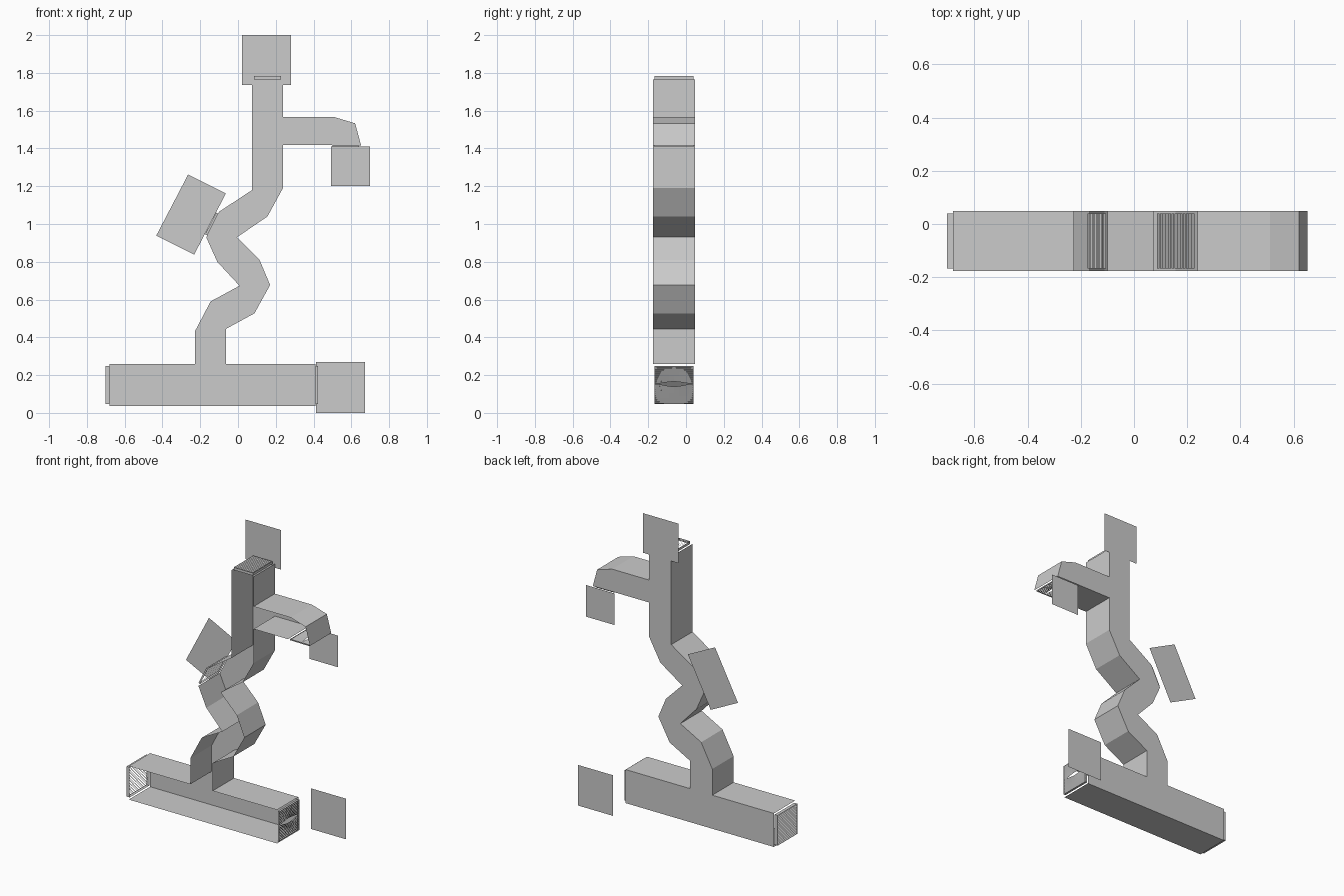
import bpy, math
from mathutils import Vector

if "Cube" in bpy.data.objects:
    bpy.data.objects.remove(bpy.data.objects["Cube"])

Y0, Y1 = -0.176, 0.048      # open front and closed back of the duct


def make(name, verts, faces):
    me = bpy.data.meshes.new(name)
    me.from_pydata([tuple(v) for v in verts], [], faces)
    me.update()
    ob = bpy.data.objects.new(name, me)
    bpy.context.collection.objects.link(ob)
    return ob


# Duct outline in x,z, clockwise from the lower left corner
outline = [
    (-.68, .037), (-.68, .26), (-.227, .26), (-.227, .434), (-.145, .59),
    (.008, .673), (-.11, .80), (-.168, .93), (-.10, 1.065), (.075, 1.18),
    (.075, 1.765), (.238, 1.765), (.238, 1.566), (.51, 1.566), (.62, 1.533),
    (.652, 1.415), (.49, 1.417), (.238, 1.417), (.238, 1.19), (.156, 1.04),
    (-.005, .93), (.114, .81), (.17, .677), (.087, .527), (-.063, .445),
    (-.063, .26), (.41, .26), (.41, .037)]
vents = {0: "left_base", 7: "tilted", 10: "top", 15: "outlet", 26: "right_base"}
n = len(outline)

# Duct: flat back plus side walls, left open at the front and at each vent
verts = [(x, Y1, z) for x, z in outline] + [(x, Y0, z) for x, z in outline]
faces = [tuple(range(n))]
for i in range(n):
    if i not in vents:
        j = (i + 1) % n
        faces.append((i, i + n, j + n, j))
make("duct", verts, faces)


# Vent grille: thin rim and slats running front to back; spread parts the middle slats
def grille(name, a, b, depth, spread):
    a, b = Vector((a[0], 0, a[1])), Vector((b[0], 0, b[1]))
    along = (b - a).normalized()
    out = Vector((-along.z, 0, along.x))
    length = (b - a).length
    inset, y0, y1 = .011, Y0 + .009, Y1 - .009

    def pt(t, y, d):
        return a + along * t + out * d + Vector((0, y, 0))

    corners = [(inset, y0), (length - inset, y0), (length - inset, y1), (inset, y1)]
    rim = [pt(t, y, d) for d in (0, depth) for t, y in corners]
    make(name + "_vent_rim", rim, [(k, (k + 1) % 4, (k + 1) % 4 + 4, k + 4) for k in range(4)])

    vs, fs = [], []
    count = max(8, round((length - 2 * inset) / .0105))
    pitch = (length - 2 * inset) / count
    segs = 8
    for s in range(count):
        t = inset + pitch * (s + .5)
        u = (t - length / 2) / (length / 2)
        push = spread * math.copysign(max(0, 1 - abs(u)) ** 2, u)
        base = len(vs)
        for k in range(segs + 1):
            f = k / segs
            y = y0 + (y1 - y0) * f
            tt = t + push * math.sin(math.pi * f) ** 2
            vs += [pt(tt - pitch * .48, y, depth * .9), pt(tt + pitch * .45, y, depth * .5)]
            if k:
                q = base + 2 * k
                fs.append((q - 2, q - 1, q + 1, q))
    make(name + "_vent_slats", vs, fs)


settings = {"left_base": (.022, 0), "tilted": (.012, 0), "top": (.018, 0),
            "outlet": (.008, .012), "right_base": (.014, .014)}
for i, name in vents.items():
    grille(name, outline[i], outline[i + 1], *settings[name])


# Flat panels standing behind the vents
def panel(name, y, pts):
    make(name, [(x, y, z) for x, z in pts], [tuple(range(len(pts)))])


def box(x0, x1, z0, z1):
    return [(x0, z0), (x1, z0), (x1, z1), (x0, z1)]


panel("top_panel", Y1 + .002, box(.02, .28, 1.737, 2.0))
panel("outlet_panel", Y1 + .002, box(.492, .699, 1.20, 1.41))
panel("base_panel", .176, box(.412, .672, 0, .27))
panel("tilted_panel", .072, [(-.433, .938), (-.232, .838), (-.064, 1.162), (-.264, 1.262)])
